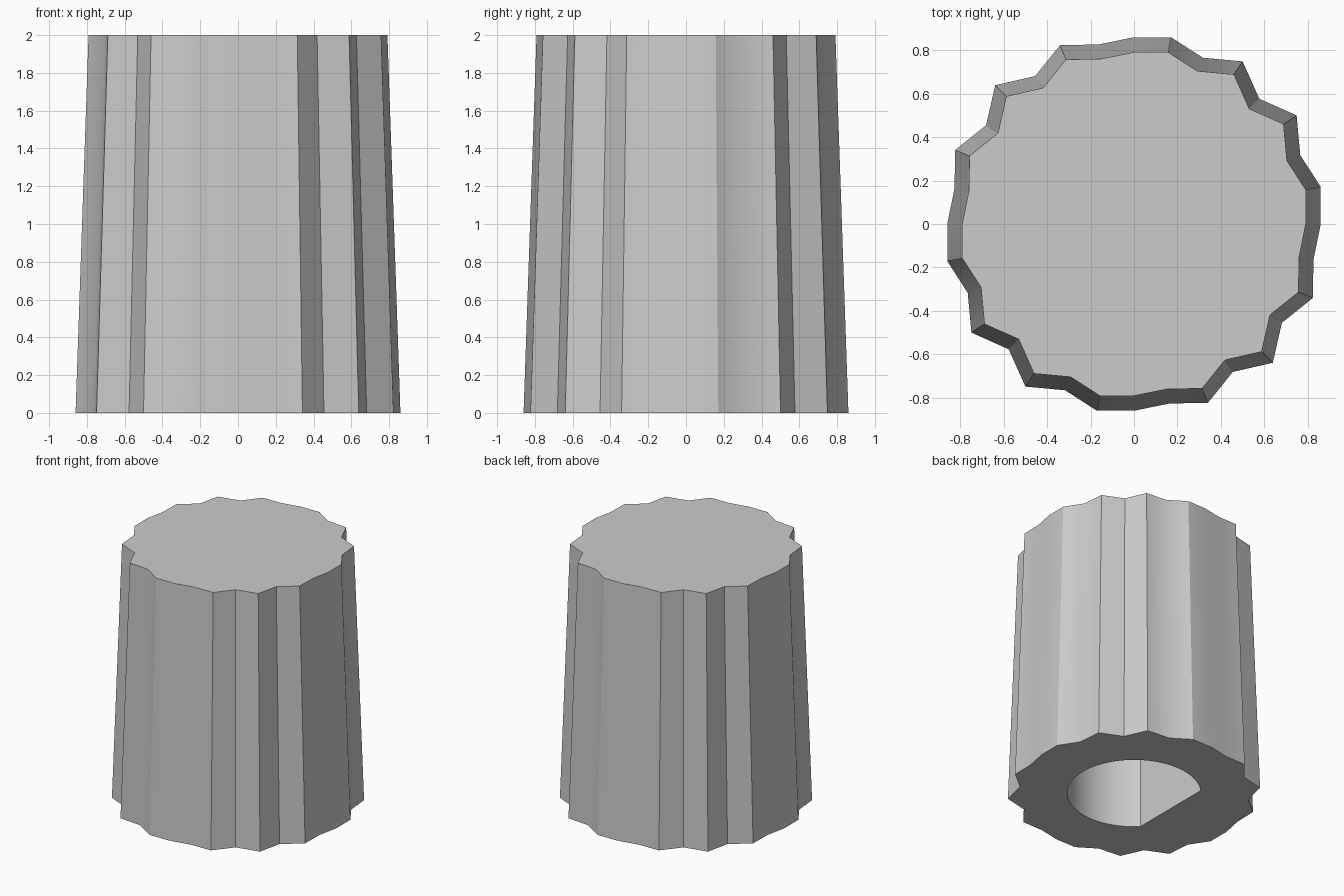
import bpy, bmesh
from math import sin, cos, tau, radians, acos

default = bpy.data.objects.get("Cube")
if default:
    bpy.data.objects.remove(default, do_unlink=True)

HEIGHT = 2.0
TAPER = 0.92            # top size relative to the base
BORE_R, FLAT_X, BORE_DEPTH = 0.477, -0.34, 1.6

grey = bpy.data.materials.new("plain_grey")
grey.use_nodes = True
colour = (0.6, 0.6, 0.6, 1)
grey.diffuse_color = colour
grey.node_tree.nodes["Principled BSDF"].inputs["Base Color"].default_value = colour


def fluted_outline(sides=32):
    """Grip outline: a wave sampled coarsely, so the teeth vary around the rim."""
    points = []
    for i in range(sides):
        a = tau * i / sides
        r = 0.86 + 0.044 * sin(14 * a)
        points.append((r * cos(a), r * sin(a)))
    return points


def d_outline(steps=64):
    """Round shaft hole with one flat on the right side."""
    limit = acos(FLAT_X / BORE_R)
    angles = [-limit + 2 * limit * i / steps for i in range(steps + 1)]
    return [(BORE_R * cos(a), BORE_R * sin(a)) for a in angles]


def ring(bm, outline, z, scale=1.0):
    return [bm.verts.new((x * scale, y * scale, z)) for x, y in outline]


def wall(bm, low, high):
    for i in range(len(low)):
        j = (i + 1) % len(low)
        bm.faces.new((low[i], low[j], high[j], high[i]))


bm = bmesh.new()

# Tapered fluted grip with a flat top
outer_low = ring(bm, fluted_outline(), 0)
outer_high = ring(bm, fluted_outline(), HEIGHT, TAPER)
wall(bm, outer_low, outer_high)
bm.faces.new(outer_high)

# Blind D-shaped shaft hole
bore_low = ring(bm, d_outline(), 0)
bore_high = ring(bm, d_outline(), BORE_DEPTH)
wall(bm, bore_low, bore_high)
bm.faces.new(bore_high)

# Underside around the hole
rim = [e for e in bm.edges if e.is_boundary]
bmesh.ops.triangle_fill(bm, edges=rim, use_beauty=True, normal=(0, 0, -1))
bmesh.ops.recalc_face_normals(bm, faces=bm.faces[:])

mesh = bpy.data.meshes.new("knob")
bm.to_mesh(mesh)
bm.free()
mesh.materials.append(grey)
knob = bpy.data.objects.new("knob", mesh)
bpy.context.collection.objects.link(knob)

# Smooth shallow flutes, crisp teeth
for other in bpy.context.selected_objects:
    other.select_set(False)
knob.select_set(True)
bpy.context.view_layer.objects.active = knob
bpy.ops.object.shade_smooth_by_angle(angle=radians(30))
